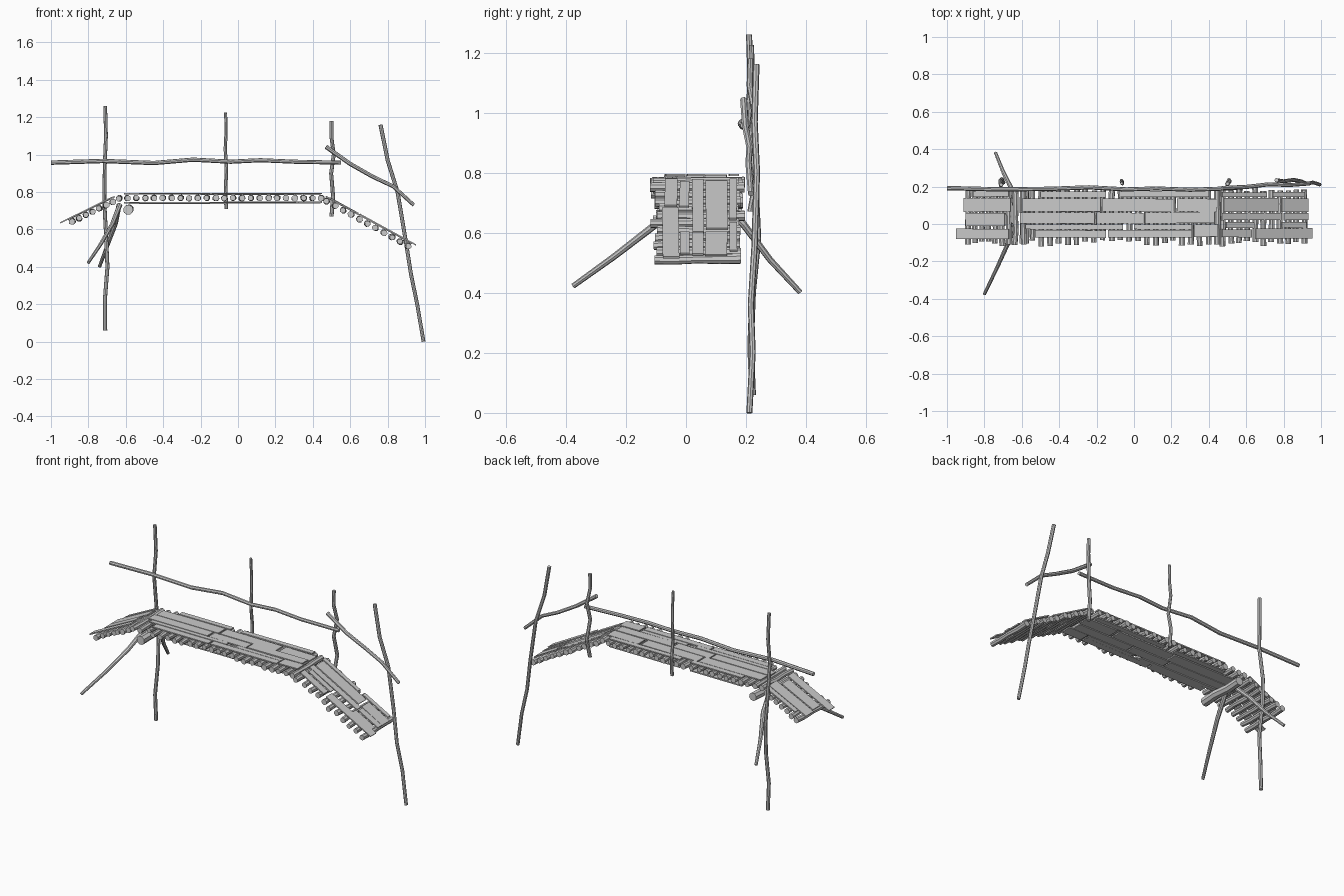
import bpy, bmesh, math, random
from mathutils import Vector

random.seed(7)


def finish(bm, name):
    bmesh.ops.recalc_face_normals(bm, faces=bm.faces)
    me = bpy.data.meshes.new(name)
    bm.to_mesh(me)
    bm.free()
    ob = bpy.data.objects.new(name, me)
    bpy.context.collection.objects.link(ob)
    return ob


def add_tube(bm, pts, radii, sides=8):
    """Faceted branch through the points, one radius per point."""
    pts = [Vector(p) for p in pts]
    d = (pts[-1] - pts[0]).normalized()
    a = d.cross(Vector((0.3, 0.2, 1)) if abs(d.z) < 0.9 else Vector((1, 0, 0))).normalized()
    b = d.cross(a)
    rings = []
    for p, r in zip(pts, radii):
        rings.append([bm.verts.new(p + r * (math.cos(t) * a + math.sin(t) * b))
                      for t in (2 * math.pi * i / sides for i in range(sides))])
    for r0, r1 in zip(rings, rings[1:]):
        for i in range(sides):
            j = (i + 1) % sides
            bm.faces.new((r0[i], r0[j], r1[j], r1[i]))
    bm.faces.new(rings[0])
    bm.faces.new(rings[-1])


def branch(name, pts, r0, r1):
    bm = bmesh.new()
    n = len(pts) - 1
    add_tube(bm, pts, [r0 + (r1 - r0) * i / n for i in range(n + 1)])
    return finish(bm, name)


def section(name, x0, z0, x1, z1, count, rows, offsets):
    """Cross logs from (x0,z0) to (x1,z1), with plank rows laid along them."""
    ang = math.atan2(z1 - z0, x1 - x0)

    def at(x, y, off):
        return Vector((x - math.sin(ang) * off, y,
                       z0 + (x - x0) * math.tan(ang) + math.cos(ang) * off))

    bm = bmesh.new()
    for i in range(count):
        x = x0 + (x1 - x0) * i / (count - 1)
        ya, yb = random.uniform(-0.122, -0.085), random.uniform(0.175, 0.197)
        pts, rad = [], []
        for k in range(5):
            w = 0.003
            pts.append(at(x + random.uniform(-w, w), ya + (yb - ya) * k / 4,
                          random.uniform(-w, w) * 0.6))
            rad.append(random.uniform(0.0145, 0.018))
        add_tube(bm, pts, rad)
    finish(bm, name + "_cross_logs")

    for off, label in offsets:
        bm = bmesh.new()
        for ylo, yhi, spans in rows:
            for xa, xb in spans:
                o = off + random.uniform(-0.0025, 0.0025)
                t = 0.0035
                tw = random.uniform(-0.003, 0.003)
                v = [bm.verts.new(at(x, y + (tw if x == xb else 0), o + s * t))
                     for s in (-1, 1) for x, y in
                     ((xa, ylo), (xb, ylo), (xb, yhi), (xa, yhi))]
                for f in ((0, 1, 2, 3), (4, 5, 6, 7), (0, 1, 5, 4),
                          (1, 2, 6, 5), (2, 3, 7, 6), (3, 0, 4, 7)):
                    bm.faces.new([v[i] for i in f])
        finish(bm, name + "_" + label)


# Deck: level span with planks above and below, ramps with planks on top
mid_rows = [
    (0.143, 0.175, [(-0.50, -0.15), (-0.08, 0.40)]),
    (0.067, 0.137, [(-0.60, -0.18), (-0.17, 0.21), (0.23, 0.44)]),
    (0.003, 0.062, [(-0.61, -0.21), (-0.20, 0.05), (0.06, 0.43)]),
    (-0.028, -0.002, [(-0.58, -0.06), (0.00, 0.31)]),
    (-0.072, -0.032, [(-0.53, -0.15), (-0.14, 0.31)]),
    (-0.070, -0.004, [(0.32, 0.45)]),
]
left_rows = [
    (0.145, 0.175, [(-0.85, -0.66)]),
    (0.065, 0.138, [(-0.90, -0.65)]),
    (-0.012, 0.058, [(-0.89, -0.68)]),
    (-0.08, -0.025, [(-0.94, -0.66)]),
]
right_rows = [
    (0.145, 0.17, [(0.46, 0.70), (0.73, 0.90)]),
    (0.065, 0.138, [(0.47, 0.76), (0.78, 0.92)]),
    (0.02, 0.058, [(0.46, 0.78), (0.79, 0.92)]),
    (-0.02, 0.012, [(0.48, 0.63), (0.78, 0.91)]),
    (-0.08, -0.025, [(0.64, 0.94)]),
    (-0.07, -0.028, [(0.46, 0.62)]),
]
section("middle_deck", -0.59, 0.768, 0.445, 0.768, 23, mid_rows,
        [(0.022, "top_planks"), (-0.025, "under_planks")])
section("left_ramp", -0.885, 0.642, -0.635, 0.765, 8, left_rows, [(0.022, "planks")])
section("right_ramp", 0.475, 0.75, 0.91, 0.512, 11, right_rows, [(0.022, "planks")])

# Upright posts along the back edge
branch("left_post", [(-0.71, 0.222, 0.06), (-0.712, 0.215, 0.22), (-0.698, 0.222, 0.40),
                     (-0.706, 0.24, 0.58), (-0.715, 0.232, 0.75), (-0.712, 0.205, 0.95),
                     (-0.706, 0.215, 1.10), (-0.71, 0.21, 1.26)], 0.011, 0.010)
branch("middle_post", [(-0.063, 0.225, 0.71), (-0.066, 0.232, 0.82), (-0.062, 0.215, 0.92),
                       (-0.068, 0.228, 1.03), (-0.064, 0.222, 1.12), (-0.066, 0.218, 1.225)],
       0.010, 0.008)
branch("right_post", [(0.50, 0.215, 0.67), (0.508, 0.235, 0.78), (0.498, 0.215, 0.90),
                      (0.512, 0.228, 1.00), (0.50, 0.212, 1.09), (0.50, 0.215, 1.18)],
       0.011, 0.010)
branch("leaning_post", [(0.762, 0.234, 1.16), (0.80, 0.228, 0.97), (0.853, 0.236, 0.80),
                        (0.895, 0.228, 0.55), (0.925, 0.216, 0.36), (0.958, 0.222, 0.20),
                        (0.992, 0.211, 0.0)], 0.011, 0.010)

# Handrails
branch("long_handrail", [(-1.0, 0.192, 0.957), (-0.72, 0.185, 0.966), (-0.45, 0.188, 0.955),
                         (-0.24, 0.196, 0.973), (-0.04, 0.185, 0.962), (0.12, 0.190, 0.970),
                         (0.30, 0.183, 0.962), (0.55, 0.192, 0.957)], 0.012, 0.011)
branch("short_handrail", [(0.47, 0.192, 1.042), (0.60, 0.198, 0.95), (0.72, 0.212, 0.882),
                          (0.83, 0.208, 0.83), (0.94, 0.216, 0.73)], 0.012, 0.010)

# Splayed legs and the support beam under the left end
branch("front_leg", [(-0.80, -0.375, 0.423), (-0.735, -0.24, 0.52),
                     (-0.672, -0.10, 0.628), (-0.632, 0.02, 0.73)], 0.009, 0.014)
branch("back_leg", [(-0.74, 0.38, 0.402), (-0.70, 0.28, 0.51),
                    (-0.655, 0.19, 0.63), (-0.636, 0.09, 0.73)], 0.009, 0.014)
branch("support_beam", [(-0.587, -0.105, 0.705), (-0.583, 0.0, 0.708),
                        (-0.588, 0.10, 0.703), (-0.585, 0.19, 0.706)], 0.027, 0.025)
